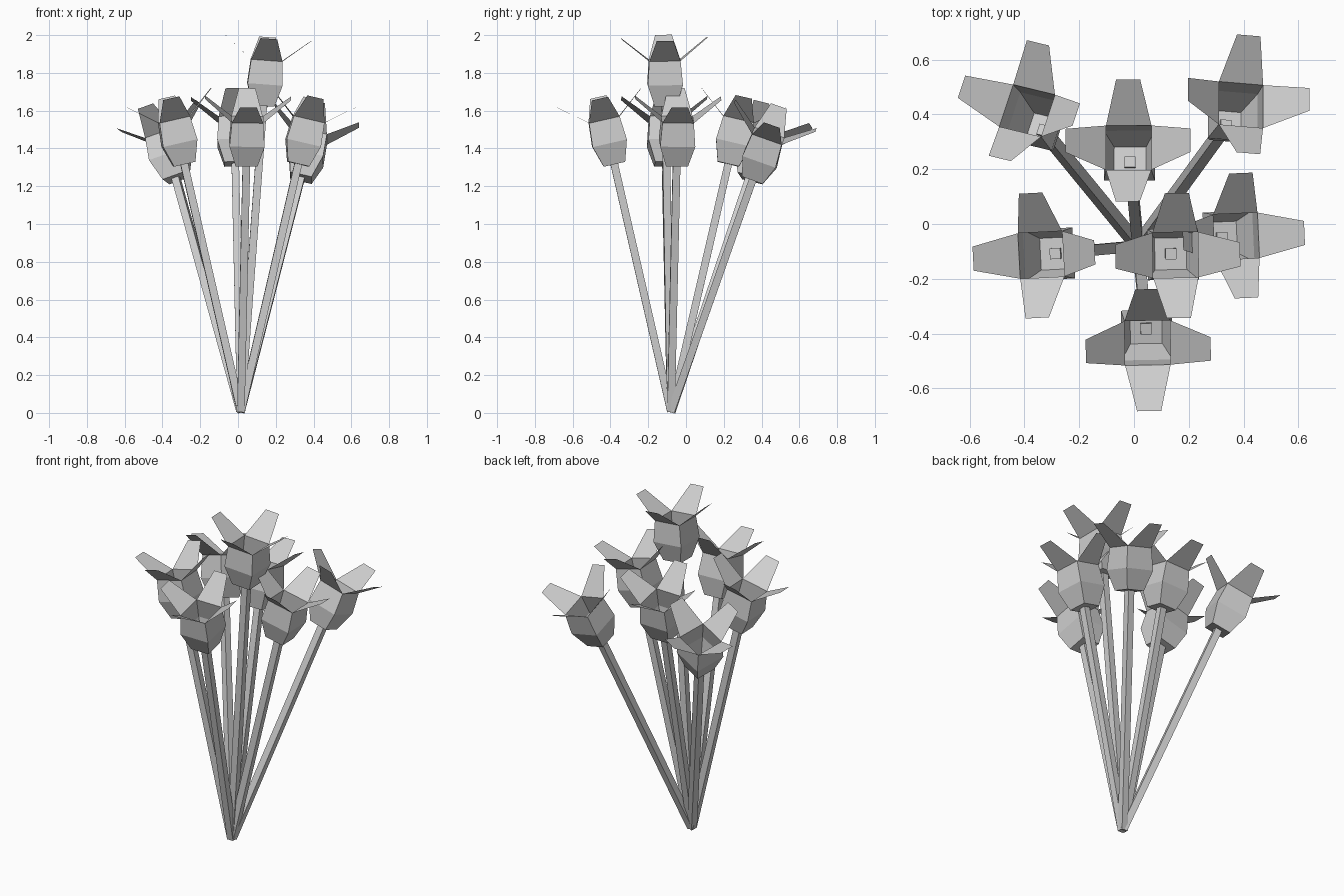
import bpy, bmesh, math
from mathutils import Vector, Matrix

cube = bpy.data.objects.get("Cube")
if cube:
    bpy.data.objects.remove(cube, do_unlink=True)

GREY = (0.62, 0.62, 0.62, 1)
mat = bpy.data.materials.new("plain_grey")
mat.use_nodes = True
mat.diffuse_color = GREY
mat.node_tree.nodes["Principled BSDF"].inputs["Base Color"].default_value = GREY

BASE = Vector((0.015, -0.08, 0.008))   # where all stems meet
STEM = 0.02                            # half width of a stem
# Bloom sections as (half width, distance below the petal tips)
BLOOM = [(0.058, 0.36), (0.093, 0.245), (0.083, 0.118)]
TIP_REACH, TIP_HALF = 0.228, 0.044


def square(bm, half, z):
    return [bm.verts.new((x * half, y * half, z))
            for x, y in ((-1, -1), (1, -1), (1, 1), (-1, 1))]


def bridge(bm, low, high):
    for i in range(4):
        j = (i + 1) % 4
        bm.faces.new((low[i], low[j], high[j], high[i]))


def finish(bm, name, matrix):
    mesh = bpy.data.meshes.new(name)
    bm.to_mesh(mesh)
    bm.free()
    mesh.transform(matrix)
    mesh.materials.append(mat)
    obj = bpy.data.objects.new(name, mesh)
    bpy.context.collection.objects.link(obj)


def make_stem(name, length, matrix):
    bm = bmesh.new()
    low, high = square(bm, STEM, 0), square(bm, STEM, length)
    bridge(bm, low, high)
    bm.faces.new(low[::-1])
    bm.faces.new(high)
    finish(bm, name, matrix)


def make_bloom(name, top, matrix):
    bm = bmesh.new()
    # Open cup with a closed floor
    rings = [square(bm, half, top - drop) for half, drop in BLOOM]
    bm.faces.new(rings[0][::-1])
    for low, high in zip(rings, rings[1:]):
        bridge(bm, low, high)
    # One flared petal on each rim edge
    rim = rings[-1]
    for i in range(4):
        turn = Matrix.Rotation(i * math.pi / 2, 3, 'Z')
        tip = [bm.verts.new(turn @ Vector((s * TIP_HALF, -TIP_REACH, top)))
               for s in (1, -1)]
        bm.faces.new((rim[i], rim[(i + 1) % 4], *tip))
    finish(bm, name, matrix)


# Centre of the petal tips and twist in degrees for each flower
flowers = {
    "tall": ((0.16, -0.115, 1.985), 1),
    "front": ((0.052, -0.46, 1.668), 1),
    "centre_back": ((-0.022, 0.305, 1.668), 0),
    "right": ((-0.365, -0.115, 1.668), 3),
    "left": ((0.4, -0.042, 1.668), 2.5),
    "back_left": ((0.418, 0.473, 1.574), -2.5),
    "back_right": ((-0.42, 0.45, 1.572), -16),
}

for label, (tips, twist) in flowers.items():
    axis = Vector(tips) - BASE
    tilt = Vector((0, 0, 1)).rotation_difference(axis).to_matrix().to_4x4()
    pose = (Matrix.Translation(BASE) @ tilt
            @ Matrix.Rotation(math.radians(twist), 4, 'Z'))
    make_stem(label + "_stem", axis.length - BLOOM[0][1] + 0.015, pose)
    make_bloom(label + "_bloom", axis.length, pose)
